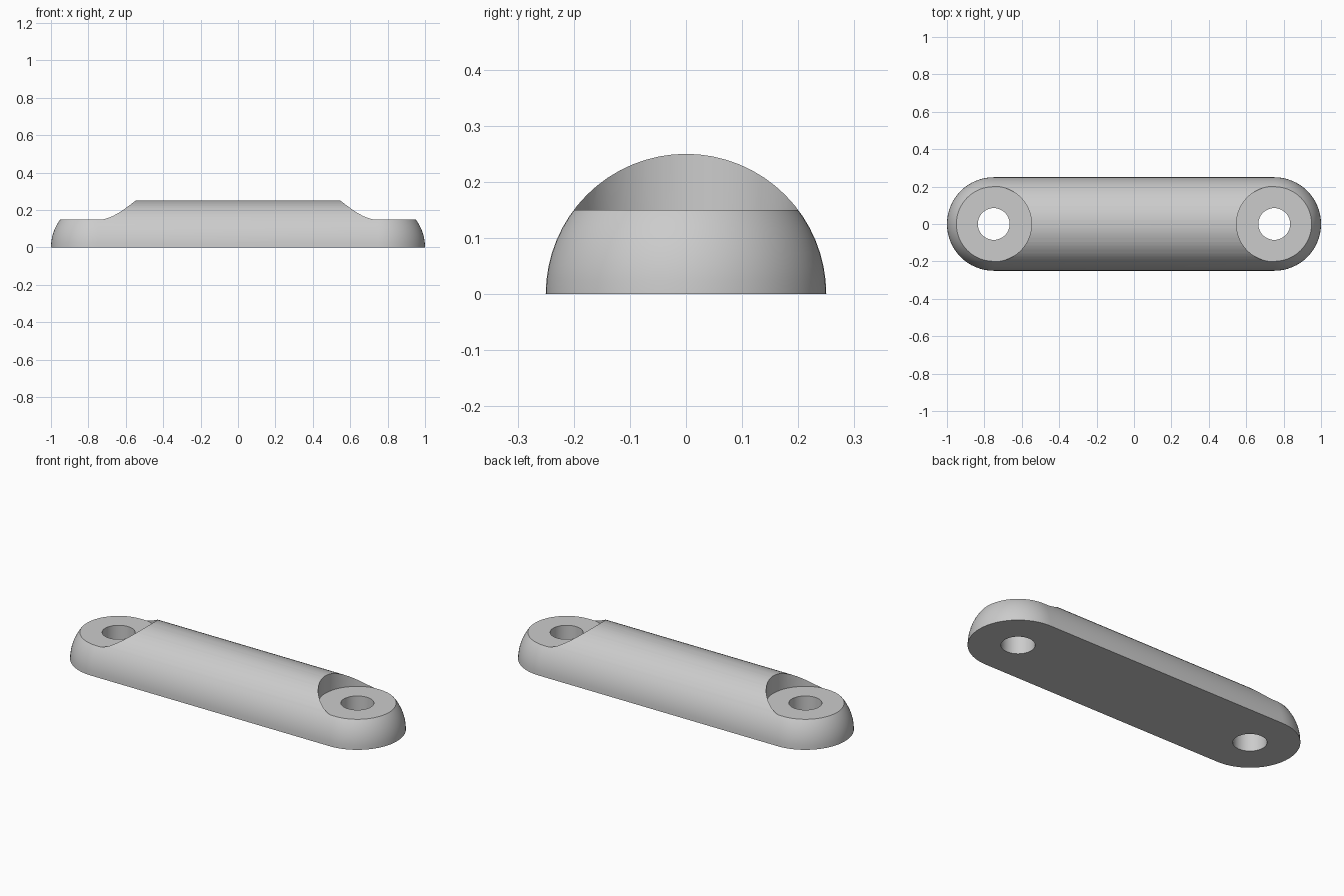
import bpy, bmesh
from math import pi, cos, sin

cube = bpy.data.objects.get("Cube")
if cube:
    bpy.data.objects.remove(cube, do_unlink=True)

RADIUS = 0.25      # half-round body
END_X = 0.75       # centre of each rounded end
PAD_Z = 0.15       # height of the flat screw pads
LAYERS = 16
ARC = 32

grey = bpy.data.materials.new("light_grey")
grey.use_nodes = True
colour = (0.6, 0.6, 0.6, 1)
grey.diffuse_color = colour
grey.node_tree.nodes["Principled BSDF"].inputs["Base Color"].default_value = colour


def outline(bm, r, z):
    """Ring of vertices round a stadium shape."""
    ring = []
    for side, start in ((1, -pi / 2), (-1, pi / 2)):
        for i in range(ARC + 1):
            a = start + pi * i / ARC
            ring.append(bm.verts.new((side * END_X + r * cos(a), r * sin(a), z)))
    return ring


def make_body():
    """Half capsule, flat underneath, built from stacked outlines."""
    bm = bmesh.new()
    angles = [pi / 2 * k / LAYERS for k in range(LAYERS + 1)]
    rings = [outline(bm, RADIUS * cos(a), RADIUS * sin(a)) for a in angles]
    bm.faces.new(rings[0][::-1])
    for low, high in zip(rings, rings[1:]):
        for i in range(len(low)):
            j = (i + 1) % len(low)
            bm.faces.new((low[i], low[j], high[j], high[i]))
    bmesh.ops.remove_doubles(bm, verts=bm.verts, dist=1e-5)
    bmesh.ops.recalc_face_normals(bm, faces=bm.faces)
    mesh = bpy.data.meshes.new("handle_bar")
    bm.to_mesh(mesh)
    bm.free()
    obj = bpy.data.objects.new("handle_bar", mesh)
    bpy.context.collection.objects.link(obj)
    obj.data.materials.append(grey)
    return obj


def cut_cylinder(target, x, r, bottom, top):
    """Remove an upright cylinder from the target."""
    bpy.ops.mesh.primitive_cylinder_add(
        vertices=64, radius=r, depth=top - bottom, location=(x, 0, (top + bottom) / 2))
    cutter = bpy.context.object
    cutter.hide_render = True
    cutter.data.materials.append(grey)
    mod = target.modifiers.new("cut", "BOOLEAN")
    mod.operation = "DIFFERENCE"
    mod.solver = "EXACT"
    mod.object = cutter
    bpy.context.view_layer.objects.active = target
    bpy.ops.object.modifier_apply(modifier=mod.name)
    bpy.data.objects.remove(cutter, do_unlink=True)


body = make_body()

# Screw pad recess and through hole at each end
for side in (-1, 1):
    cut_cylinder(body, side * END_X, 0.202, PAD_Z, 0.4)
    cut_cylinder(body, side * END_X, 0.085, -0.1, 0.3)

bpy.ops.object.select_all(action="DESELECT")
body.select_set(True)
bpy.context.view_layer.objects.active = body
bpy.ops.object.shade_smooth_by_angle(angle=pi / 6)
